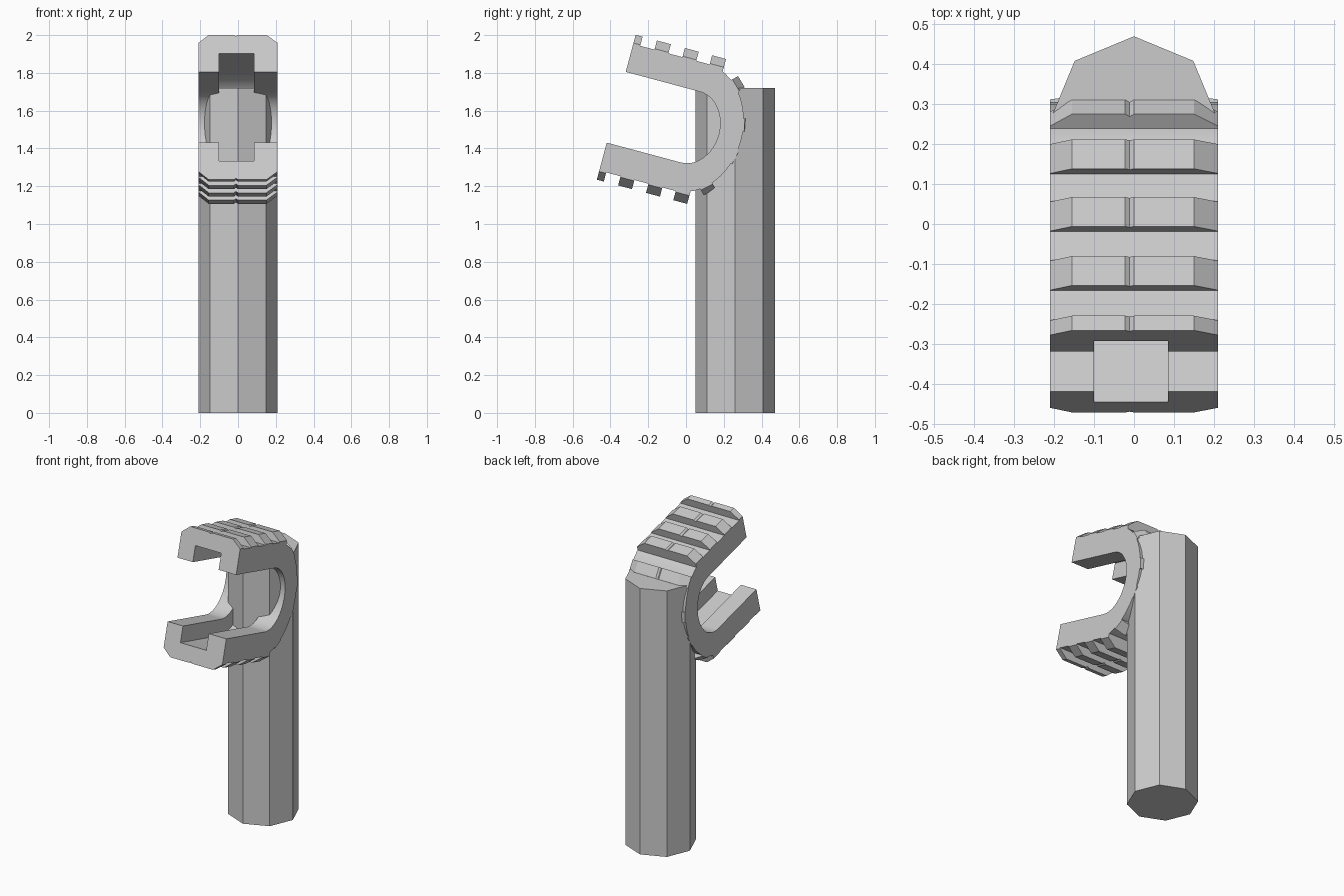
import bpy, bmesh
from math import sin, cos, pi, radians
from mathutils import Vector

cube = bpy.data.objects.get("Cube")
if cube:
    bpy.data.objects.remove(cube, do_unlink=True)

grey = bpy.data.materials.new("plain_grey")
grey.use_nodes = True
grey.diffuse_color = (0.6, 0.6, 0.6, 1)
grey.node_tree.nodes["Principled BSDF"].inputs["Base Color"].default_value = (0.6, 0.6, 0.6, 1)

# Tilted frame of the hook: "forward" runs along the arms, "up" across them
CENTRE = Vector((0, 0.023, 1.513))
FORWARD = Vector((0, -cos(radians(15)), sin(radians(15))))
UP = Vector((0, sin(radians(15)), cos(radians(15))))
OUTER, INNER, GROOVE = 0.347, 0.194, 0.295
SQUASH = 0.8
ARM = 0.406
HALF = 0.21


def hook_point(u, v):
    return CENTRE + FORWARD * u + UP * v


def prism(name, profile, offset):
    """Extrude a closed loop of points along the offset vector."""
    bm = bmesh.new()
    face = bm.faces.new([bm.verts.new(p) for p in profile])
    moved = bmesh.ops.extrude_face_region(bm, geom=[face])["geom"]
    verts = [g for g in moved if isinstance(g, bmesh.types.BMVert)]
    bmesh.ops.translate(bm, verts=verts, vec=offset)
    bmesh.ops.recalc_face_normals(bm, faces=bm.faces)
    mesh = bpy.data.meshes.new(name)
    bm.to_mesh(mesh)
    bm.free()
    mesh.materials.append(grey)
    obj = bpy.data.objects.new(name, mesh)
    bpy.context.collection.objects.link(obj)
    return obj


def u_path(radius, end, steps=24):
    """Upper arm tip, around the squashed bend, to the lower arm tip."""
    bend = [hook_point(-SQUASH * radius * sin(pi * i / steps),
                       radius * cos(pi * i / steps)) for i in range(steps + 1)]
    return [hook_point(end, radius)] + bend + [hook_point(end, -radius)]


def shift(points, x):
    return [p + Vector((x, 0, 0)) for p in points]


# Octagonal handle
ring = [Vector((HALF * cos(i * pi / 4), 0.26 + HALF * sin(i * pi / 4), 0)) for i in range(8)]
prism("handle", ring, Vector((0, 0, 1.72)))

# C-shaped hook with a groove along its inside
profile = u_path(OUTER, ARM) + u_path(INNER, ARM)[::-1]
hook = prism("hook", shift(profile, -HALF), Vector((2 * HALF, 0, 0)))
cutter = prism("groove_cutter", shift(u_path(GROOVE, ARM + 0.1), -0.1), Vector((0.185, 0, 0)))
cutter.hide_render = True
cut = hook.modifiers.new("groove", "BOOLEAN")
cut.operation, cut.solver, cut.object = "DIFFERENCE", "EXACT", cutter
bpy.ops.object.select_all(action="DESELECT")
bpy.context.view_layer.objects.active = hook
hook.select_set(True)
bpy.ops.object.modifier_apply(modifier="groove")
bpy.data.objects.remove(cutter, do_unlink=True)
bpy.ops.object.shade_smooth_by_angle(angle=radians(25))


def rib(name, base, normal, along, length, height):
    """Chamfered grip rib with a small nick in the middle of its crest."""
    outline = [(-HALF, -0.02), (-HALF, 0.005), (-0.155, height), (-0.022, height),
               (-0.011, height - 0.008), (0, height), (0.15, height),
               (HALF, 0.005), (HALF, -0.02)]
    points = [base + Vector((x, 0, 0)) + normal * h - along * (length / 2) for x, h in outline]
    prism(name, points, along * length)


# Ribs on the outside of both arms; the tip ribs are half length
for side, label in ((1, "upper"), (-1, "lower")):
    for i, (u, length) in enumerate([(0.387, 0.038), (0.2515, 0.076),
                                     (0.0985, 0.076), (-0.051, 0.076)]):
        rib(f"{label}_rib_{i + 1}", hook_point(u, side * OUTER), UP * side,
            FORWARD, length, 0.05)

# Ribs around the bend
for i, (angle, height) in enumerate([(38, 0.04), (76, 0.012), (106, 0.012), (144, 0.035)]):
    t = radians(angle)
    base = hook_point(-SQUASH * OUTER * sin(t), OUTER * cos(t))
    along = (-FORWARD * SQUASH * cos(t) - UP * sin(t)).normalized()
    normal = along.cross(Vector((1, 0, 0)))
    if normal.dot(base - CENTRE) < 0:
        normal.negate()
    rib(f"bend_rib_{i + 1}", base, normal, along, 0.07, height)
